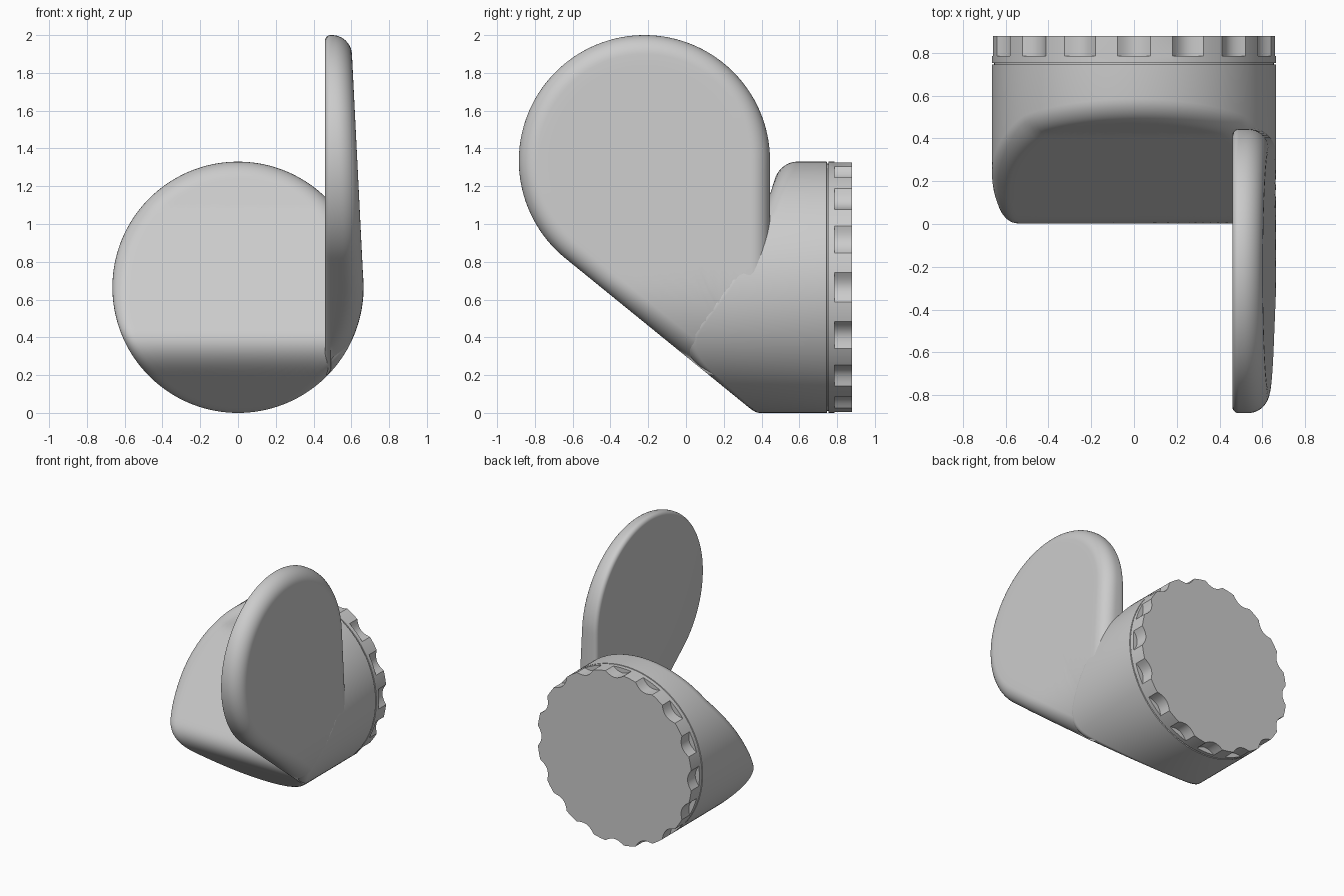
import bpy, bmesh
from math import sin, cos, pi, sqrt, radians, atan2

if "Cube" in bpy.data.objects:
    bpy.data.objects.remove(bpy.data.objects["Cube"])

R = 0.665            # radius of drum and paddle
CZ = 0.665           # drum axis height
PY, PZ = -0.22, 1.335  # paddle centre


def loft(name, rings, start, end, angle=35):
    """Skin equal-length rings, closing both ends with a fan."""
    bm = bmesh.new()
    vr = [[bm.verts.new(p) for p in ring] for ring in rings]
    n = len(vr[0])
    for a, b in zip(vr, vr[1:]):
        for i in range(n):
            j = (i + 1) % n
            bm.faces.new((a[i], a[j], b[j], b[i]))
    for ring, centre in ((vr[0], start), (vr[-1], end)):
        c = bm.verts.new(centre)
        for i in range(n):
            bm.faces.new((ring[i], ring[(i + 1) % n], c))
    bmesh.ops.recalc_face_normals(bm, faces=bm.faces)
    me = bpy.data.meshes.new(name)
    bm.to_mesh(me)
    bm.free()
    ob = bpy.data.objects.new(name, me)
    bpy.context.collection.objects.link(ob)
    bpy.ops.object.select_all(action='DESELECT')
    ob.select_set(True)
    bpy.context.view_layer.objects.active = ob
    bpy.ops.object.shade_smooth_by_angle(angle=radians(angle))
    return ob


# Drum: sloped front face and sloped underside, blended together
def front_y(z):
    face = 0.42 + (0.63 if z < 1.08 else 0.32) * (z - 1.08)
    under = 0.368 - 1.23 * z
    k = 0.22
    h = max(k - abs(face - under), 0) / k
    return max(face, under) + h * h * k / 4


def drum_front(rho, n=128):
    ring = []
    for i in range(n):
        a = 2 * pi * i / n
        x, z = rho * sin(a), CZ + rho * cos(a)
        r = 0.02 + 0.065 * min(1, max(0, (z - 0.05) / 0.6))
        e = min(R - rho, r)
        ring.append((x, front_y(z) + r - sqrt(max(r * r - (r - e) ** 2, 0)), z))
    return ring


def circle(rho, y, n=128):
    return [(rho * sin(2 * pi * i / n), y, CZ + rho * cos(2 * pi * i / n)) for i in range(n)]


radii = [R * i / 24 for i in range(1, 21)]
radii += [R - 0.085 * (1 - sin(pi / 2 * i / 8)) for i in range(9)]
rings = [drum_front(r) for r in radii] + [circle(R, 0.745), circle(R - 0.01, 0.747), circle(R - 0.01, 0.76)]
loft("drum", rings, (0, front_y(CZ), CZ), (0, 0.76, CZ))


# Knurled end cap: 16 scallops open at the back
def cap_ring(y, depth, n=320):
    ring = []
    for i in range(n):
        s = R * 2 * pi / n * ((i + n // 32) % (n // 16) - n // 32)
        rho = R - depth * max(0, 1 - (s / 0.078) ** 2)
        a = 2 * pi * i / n
        ring.append((rho * sin(a), y, CZ + rho * cos(a)))
    return ring


loft("end_cap", [cap_ring(0.754, 0), cap_ring(0.785, 0), cap_ring(0.785, 0.036), cap_ring(0.88, 0.036)],
     (0, 0.754, CZ), (0, 0.88, CZ), 25)


# Paddle: disc with a tail running down the slope into the drum
def outer_x(z):
    if z > CZ:
        return R - 0.05 * (z - CZ)
    return sqrt(R * R - (z - CZ) ** 2) - 0.001


def outline(d):
    end = pi + atan2(1.23, 1)
    pts = [(PY + (R - d) * cos(end * i / 80), PZ + (R - d) * sin(end * i / 80)) for i in range(81)]
    z0 = pts[-1][1]
    for i in range(1, 25):
        z = z0 + (0.2 - z0) * i / 24
        pts.append((0.368 + 1.585 * d - 1.23 * z, z))
    y0 = pts[-1][0]
    pts += [(y0 + (PY + R - d - y0) * i / 4, 0.2) for i in range(1, 5)]
    pts += [(PY + R - d, 0.2 + (PZ - 0.2) * i / 20) for i in range(1, 20)]
    return pts


X_IN, r_in, r_out = 0.46, 0.03, 0.1
rings = []
for i in range(6):       # inner edge round
    t = pi / 2 * i / 5
    rings.append([(min(X_IN + r_in * (1 - cos(t)), outer_x(z)), y, z) for y, z in outline(r_in * (1 - sin(t)))])
for i in range(11):      # broad outer edge round
    t = pi / 2 * i / 10
    rings.append([(max(outer_x(z) - r_out * (1 - sin(t)), min(X_IN + r_in + 0.001 * i, outer_x(z))), y, z)
                  for y, z in outline(r_out * (1 - cos(t)))])
for k in (0.9, 0.8, 0.7, 0.6, 0.5, 0.35, 0.2):   # outer face
    pts = [(PY + (y - PY) * k, PZ + (z - PZ) * k) for y, z in outline(r_out)]
    rings.append([(outer_x(z), y, z) for y, z in pts])
loft("paddle", rings, (X_IN, PY, PZ), (outer_x(PZ), PY, PZ), 50)
